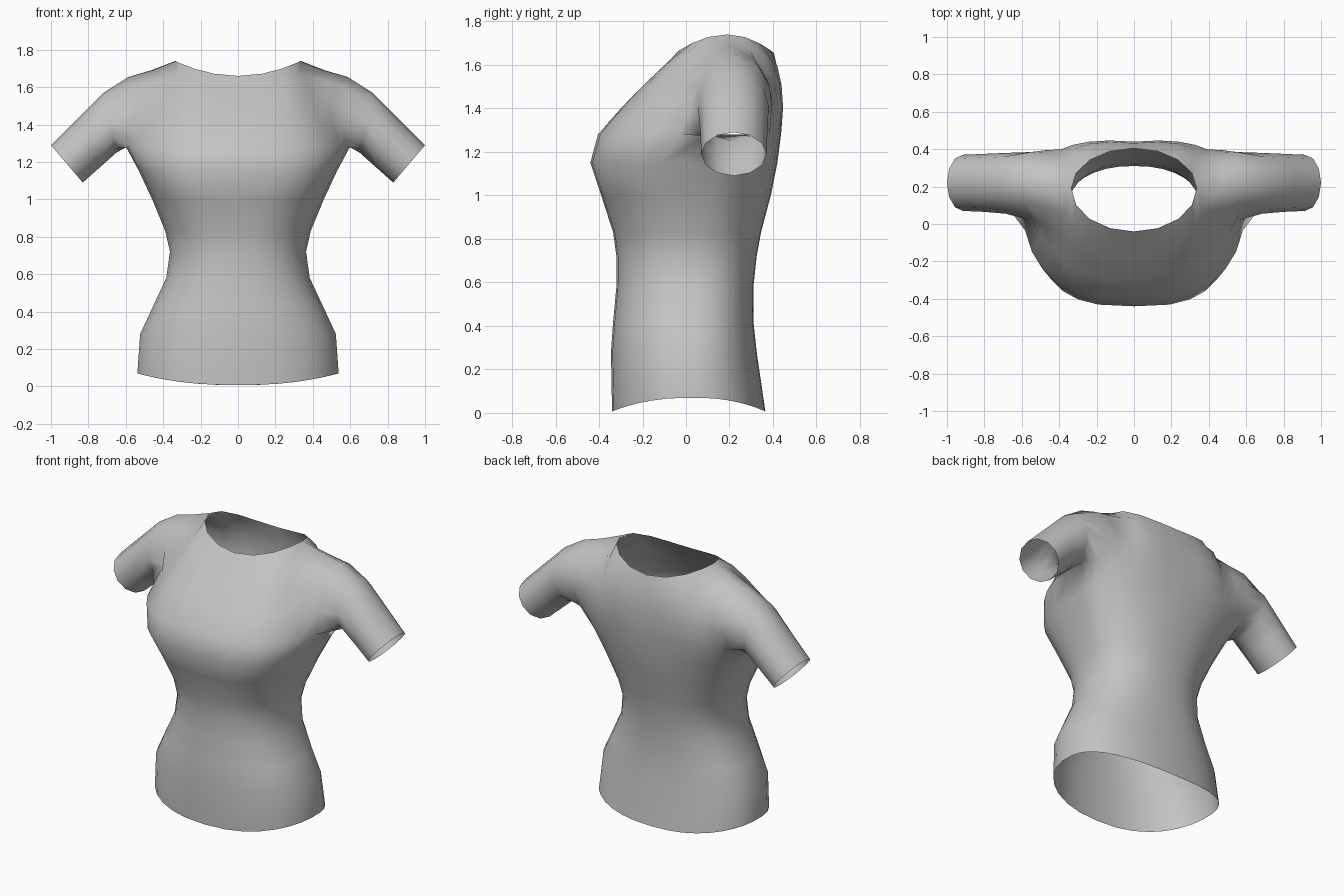
import bpy, bmesh, math
from mathutils import Vector

if "Cube" in bpy.data.objects:
    bpy.data.objects.remove(bpy.data.objects["Cube"])

FRONT, UNDER, BACK, ROWS = 6, 4, 6, 4   # columns of each half panel, rows of the yoke

fabric = bpy.data.materials.new("grey fabric")
fabric.diffuse_color = (0.55, 0.55, 0.55, 1)
fabric.use_nodes = True
fabric.node_tree.nodes["Principled BSDF"].inputs["Base Color"].default_value = fabric.diffuse_color

bm = bmesh.new()


def skin(rows):
    """Join neighbouring rows of points with quads."""
    grid = [[bm.verts.new(p) for p in row] for row in rows]
    for a, b in zip(grid, grid[1:]):
        for i in range(len(a) - 1):
            bm.faces.new((a[i], a[i + 1], b[i + 1], b[i]))


def spow(v, e):
    return math.copysign(abs(v) ** e, v)


# Column angles from front centre, under the arm, to back centre
A, B = -16, 28
angles = [-90 + (A + 90) * i / FRONT for i in range(FRONT)]
angles += [A + (B - A) * i / UNDER for i in range(UNDER)]
angles += [B + (90 - B) * i / BACK for i in range(BACK + 1)]


def body_ring(z, w, front, back, mid, n_front, n_back, sag=0.0):
    """Half cross-section of the torso as a superellipse."""
    ring = []
    for deg in angles:
        t = math.radians(deg)
        n, depth = (n_front, mid - front) if deg < 0 else (n_back, back - mid)
        x = w * max(math.cos(t), 0) ** (2 / n) if abs(deg) < 89.9 else 0
        y = mid + depth * spow(math.sin(t), 2 / n)
        ring.append(Vector((x, y, z - sag * math.sin(t) ** 2)))
    return ring


# Torso from hem to underarm: z, half width, front y, back y, middle y, squareness
torso = [
    body_ring(0.07, 0.54, -0.34, 0.365, 0.03, 2.3, 2.3, 0.063),
    body_ring(0.28, 0.525, -0.345, 0.325, 0.02, 2.3, 2.3),
    body_ring(0.42, 0.46, -0.335, 0.31, 0.02, 2.3, 2.3),
    body_ring(0.58, 0.385, -0.32, 0.31, 0.02, 2.3, 2.3),
    body_ring(0.72, 0.365, -0.32, 0.325, 0.03, 2.3, 2.3),
    body_ring(0.83, 0.39, -0.335, 0.345, 0.05, 2.4, 2.3),
    body_ring(1.00, 0.46, -0.39, 0.39, 0.08, 2.7, 2.3),
    body_ring(1.15, 0.53, -0.44, 0.42, 0.13, 3.0, 2.3),
    body_ring(1.28, 0.60, -0.405, 0.437, 0.20, 2.7, 2.3),
]
skin(torso)
chest = torso[-1]


def neck_and_shoulder(y_centre, z_centre):
    """Neckline from the centre to the shoulder, then the shoulder seam."""
    row = []
    for i in range(5):
        t = math.radians(90 * i / 4)
        s = math.sin(t)
        row.append(Vector((0.335 * s, 0.19 + (y_centre - 0.19) * math.cos(t),
                           z_centre + (1.74 - z_centre) * s * s)))
    return row + [Vector((0.465, 0.205, 1.69)), Vector((0.585, 0.215, 1.655))]


def coons(bottom, top, left, right):
    """Fill the area between four boundary curves."""
    nu, nv = len(bottom) - 1, len(left) - 1
    rows = []
    for j in range(nv + 1):
        v = j / nv
        row = []
        for i in range(nu + 1):
            u = i / nu
            p = bottom[i] * (1 - v) + top[i] * v + left[j] * (1 - u) + right[j] * u
            p -= (bottom[0] * (1 - u) + bottom[-1] * u) * (1 - v)
            p -= (top[0] * (1 - u) + top[-1] * u) * v
            row.append(p)
        rows.append(row)
    return rows


def yoke(bottom, y_neck, z_neck, centre, armhole):
    """Panel from the chest ring up to neckline and shoulder."""
    top = neck_and_shoulder(y_neck, z_neck)
    left = [bottom[0]] + [Vector((0, y, z)) for y, z in centre] + [top[0]]
    right = [bottom[-1]] + [Vector(p) for p in armhole] + [top[-1]]
    skin(coons(bottom, top, left, right))
    return right


# Front and back yokes; each returns its armhole edge, bottom to top
front_edge = yoke(chest[:FRONT + 1], -0.04, 1.66,
                  [(-0.30, 1.40), (-0.20, 1.50), (-0.10, 1.59)],
                  [(0.555, 0.02, 1.40), (0.56, 0.05, 1.50), (0.575, 0.11, 1.60)])
back_edge = yoke(chest[FRONT + UNDER:][::-1], 0.405, 1.655,
                 [(0.44, 1.40), (0.432, 1.50), (0.42, 1.58)],
                 [(0.54, 0.385, 1.40), (0.55, 0.385, 1.50), (0.57, 0.33, 1.60)])

# Sleeve lofted from the armhole to the cuff
armhole = front_edge[::-1] + chest[FRONT + 1:FRONT + UNDER] + back_edge
SIDES = len(armhole) - 1


def sleeve_ring(top, bottom, y0, y1):
    """Oval from its top and bottom (x, z) and its y range."""
    t, b = Vector((top[0], 0, top[1])), Vector((bottom[0], 0, bottom[1]))
    c, up, side = (t + b) / 2, (t - b) / 2, (y1 - y0) / 2
    c.y = (y0 + y1) / 2
    ring = []
    for i in range(SIDES + 1):
        a = 2 * math.pi * i / SIDES
        ring.append(c + up * math.cos(a) + Vector((0, -side * math.sin(a), 0)))
    return ring


skin([armhole,
      sleeve_ring((0.72, 1.57), (0.65, 1.25), 0.055, 0.38),
      sleeve_ring((0.86, 1.43), (0.74, 1.17), 0.065, 0.375),
      sleeve_ring((1.00, 1.29), (0.83, 1.09), 0.07, 0.37)])

# Weld the half together, then mirror it
bmesh.ops.remove_doubles(bm, verts=bm.verts, dist=0.0005)
bmesh.ops.recalc_face_normals(bm, faces=bm.faces)
probe = min(bm.faces, key=lambda f: f.calc_center_median().y)
if probe.normal.y > 0:
    bmesh.ops.reverse_faces(bm, faces=bm.faces)
for f in bm.faces:
    f.smooth = True

mesh = bpy.data.meshes.new("shirt")
bm.to_mesh(mesh)
bm.free()
mesh.materials.append(fabric)
shirt = bpy.data.objects.new("shirt", mesh)
bpy.context.collection.objects.link(shirt)
mirror = shirt.modifiers.new("mirror", 'MIRROR')
mirror.use_clip = True
mirror.merge_threshold = 0.001
